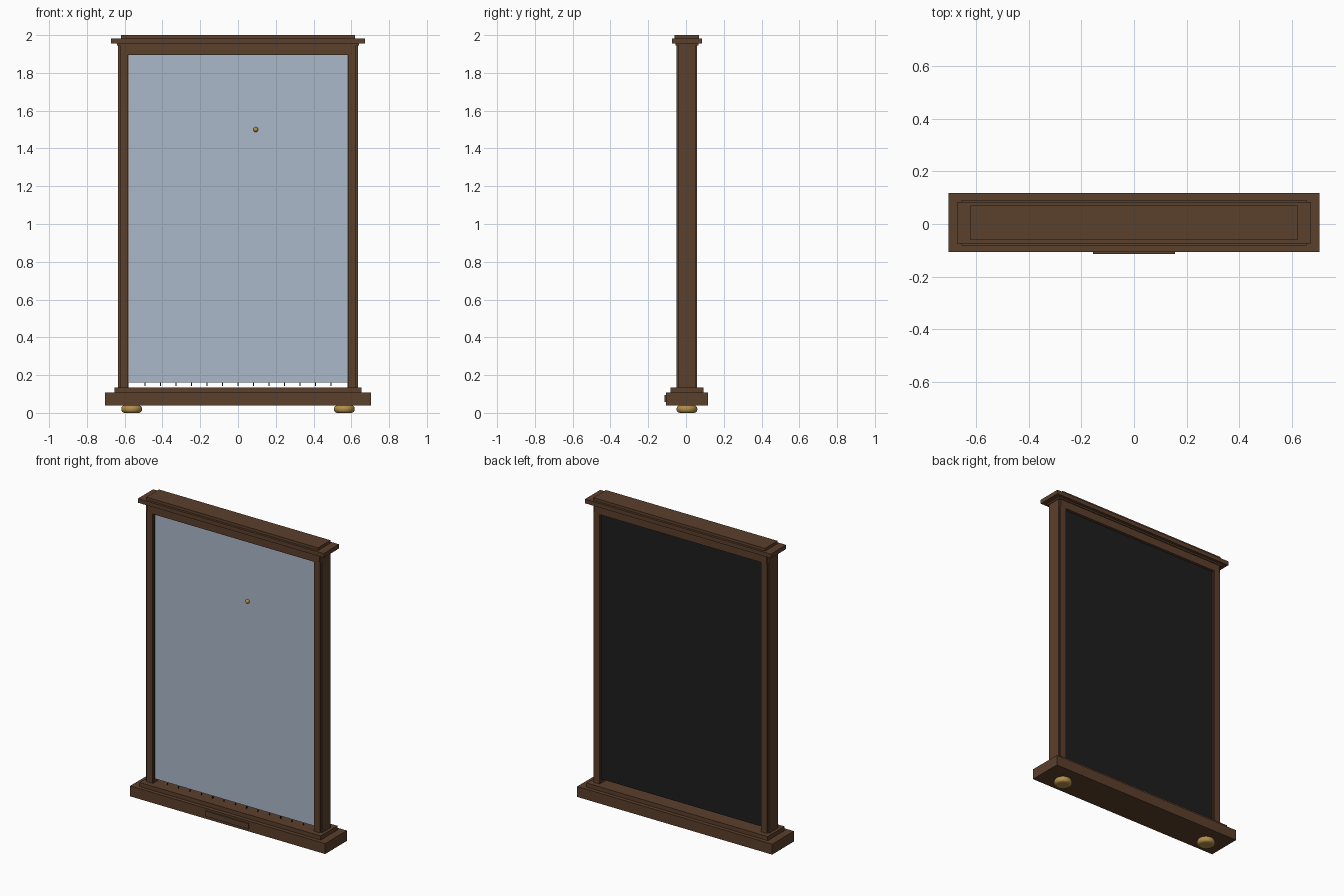
import bpy
import bmesh

cube = bpy.data.objects.get("Cube")
if cube:
    bpy.data.objects.remove(cube, do_unlink=True)

CY = 0.005  # depth centre of the frame


def material(name, r, g, b):
    m = bpy.data.materials.new(name)
    m.use_nodes = True
    m.diffuse_color = (r, g, b, 1)
    m.node_tree.nodes["Principled BSDF"].inputs["Base Color"].default_value = (r, g, b, 1)
    return m


WOOD = material("walnut wood", 0.105, 0.05, 0.025)
GLASS = material("pale blue glass", 0.41, 0.48, 0.59)
BLACK = material("black backing", 0.013, 0.013, 0.013)
BRASS = material("aged brass", 0.45, 0.27, 0.07)


def finish(name, bm, mat):
    mesh = bpy.data.meshes.new(name)
    bm.to_mesh(mesh)
    bm.free()
    mesh.materials.append(mat)
    obj = bpy.data.objects.new(name, mesh)
    bpy.context.collection.objects.link(obj)
    return obj


def box(name, x, y, z, mat=WOOD):
    """Box spanning the given (min, max) ranges."""
    bm = bmesh.new()
    bmesh.ops.create_cube(bm, size=1)
    for v in bm.verts:
        for i, (lo, hi) in enumerate((x, y, z)):
            v.co[i] = lo if v.co[i] < 0 else hi
    return finish(name, bm, mat)


def slab(name, half_x, half_y, z0, z1):
    return box(name, (-half_x, half_x), (CY - half_y, CY + half_y), (z0, z1))


def smooth(obj):
    bpy.ops.object.select_all(action="DESELECT")
    obj.select_set(True)
    bpy.context.view_layer.objects.active = obj
    bpy.ops.object.shade_smooth_by_angle()


# Stepped base with a thin front plate
slab("base", 0.705, 0.112, 0.04, 0.108)
slab("base_step", 0.655, 0.087, 0.108, 0.135)
box("base_plate", (-0.156, 0.156), (-0.114, -0.105), (0.058, 0.094))

# Header and stepped cornice
slab("header_rail", 0.625, 0.054, 1.895, 1.955)
slab("header_moulding", 0.64, 0.06, 1.945, 1.957)
slab("cornice", 0.672, 0.079, 1.955, 1.982)
slab("cornice_cap", 0.62, 0.065, 1.982, 2.0)

# Posts, each a body with raised facings front and back, and a bun foot
for side, s in (("left", 1), ("right", -1)):
    def span(a, b):
        return tuple(sorted((s * a, s * b)))

    box(side + "_post", span(0.581, 0.636), (CY - 0.044, CY + 0.044), (0.13, 1.955))
    box(side + "_post_facing", span(0.583, 0.626), (CY - 0.054, CY + 0.054), (0.13, 1.9))

    bm = bmesh.new()
    bmesh.ops.create_cone(bm, cap_ends=True, segments=32, radius1=0.055,
                          radius2=0.055, depth=0.04)
    bmesh.ops.translate(bm, verts=bm.verts, vec=(s * 0.563, CY, 0.02))
    foot = finish(side + "_foot", bm, BRASS)
    bevel = foot.modifiers.new("rounded", "BEVEL")
    bevel.width = 0.018
    bevel.segments = 4
    smooth(foot)

# Glass in front, dark backing behind
box("glass_pane", (-0.579, 0.579), (-0.032, -0.022), (0.16, 1.895), GLASS)
box("back_panel", (-0.581, 0.581), (-0.022, 0.041), (0.16, 1.897), BLACK)

# Fine pins under the pane
for i in range(-6, 7):
    x = i * 0.082
    box("pane_pin", (x - 0.002, x + 0.002), (-0.03, -0.024), (0.142, 0.16), BLACK)

# Small brass knob on the glass
bm = bmesh.new()
bmesh.ops.create_uvsphere(bm, u_segments=16, v_segments=10, radius=0.013)
bmesh.ops.translate(bm, verts=bm.verts, vec=(0.094, -0.036, 1.5))
smooth(finish("knob", bm, BRASS))
